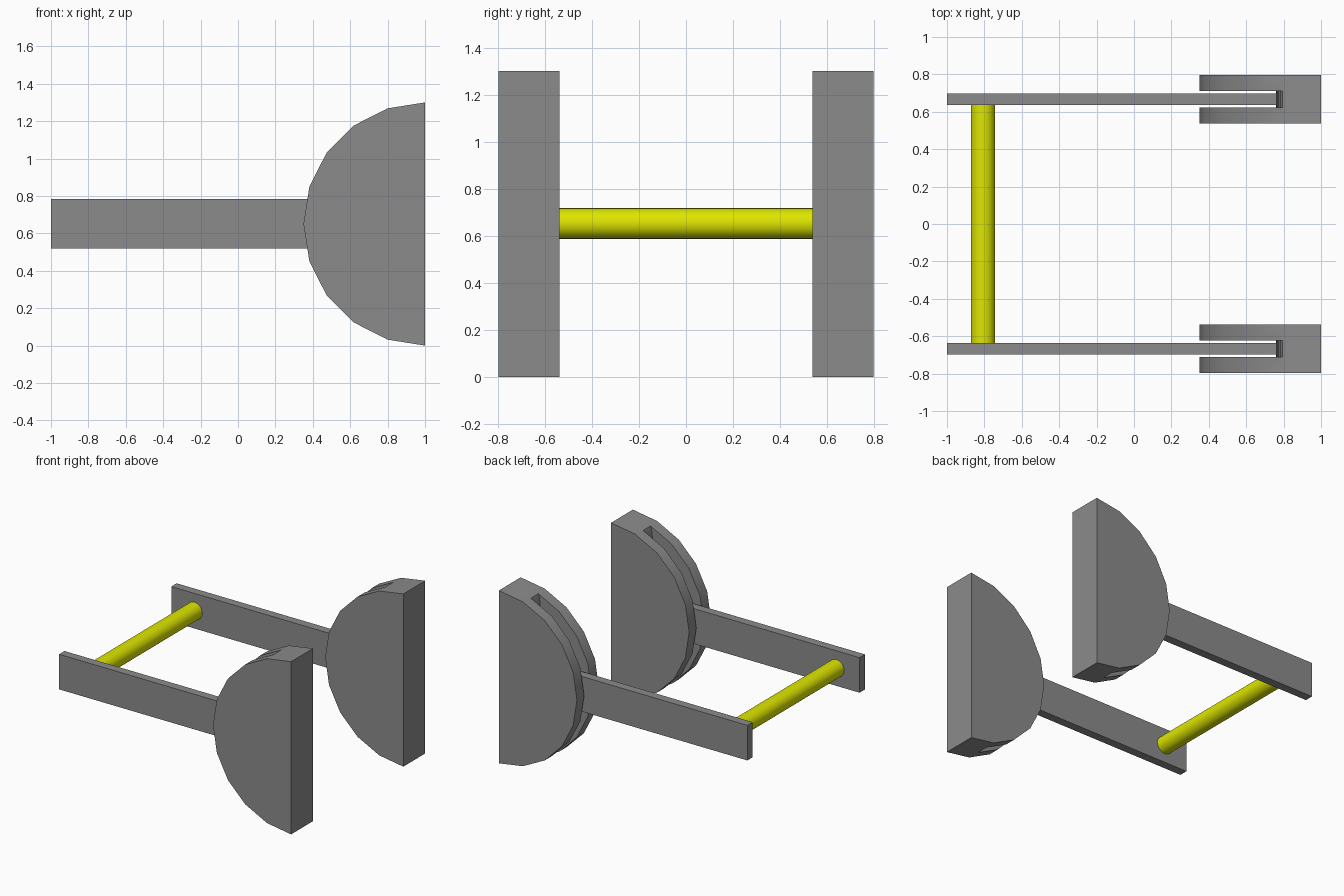
import bpy, bmesh, math

if "Cube" in bpy.data.objects:
    bpy.data.objects.remove(bpy.data.objects["Cube"])

R, CZ, CY = 0.65, 0.653, 0.667   # wheel radius, axis height, side offset


def material(name, color):
    mat = bpy.data.materials.new(name)
    mat.diffuse_color = color
    mat.use_nodes = True
    mat.node_tree.nodes["Principled BSDF"].inputs["Base Color"].default_value = mat.diffuse_color
    return mat


def prism(name, outline, half_width):
    """Extrude an x-z outline along y, centred on the +y side."""
    bm = bmesh.new()
    base = bm.faces.new([bm.verts.new((x, CY - half_width, z)) for x, z in outline])
    ext = bmesh.ops.extrude_face_region(bm, geom=[base])
    bmesh.ops.translate(bm, vec=(0, 2 * half_width, 0),
                        verts=[v for v in ext["geom"] if isinstance(v, bmesh.types.BMVert)])
    bmesh.ops.recalc_face_normals(bm, faces=bm.faces)
    mesh = bpy.data.meshes.new(name)
    bm.to_mesh(mesh)
    bm.free()
    mesh.materials.append(dark)
    obj = bpy.data.objects.new(name, mesh)
    bpy.context.collection.objects.link(obj)
    return obj


def activate(obj):
    bpy.ops.object.select_all(action='DESELECT')
    obj.select_set(True)
    bpy.context.view_layer.objects.active = obj


def mirror_y(obj):
    activate(obj)
    mod = obj.modifiers.new("mirror", 'MIRROR')
    mod.use_axis = (False, True, False)
    bpy.ops.object.modifier_apply(modifier=mod.name)


dark = material("dark_grey", (0.26, 0.26, 0.26, 1))
yellow = material("yellow", (0.73, 0.79, 0.0, 1))

# Half discs: one half of a 20-sided wheel
angles = [math.radians(90 + 18 * k) for k in range(11)]
discs = prism("half_discs", [(1 + R * math.cos(a), CZ + R * math.sin(a)) for a in angles], 0.13)

# Slot around the rim, with a slightly bowed floor
floor = [(0.795 + 0.036 * math.cos(a), CZ + 0.62 * math.sin(a)) for a in angles]
cutter = prism("slot_cutter", floor + [(0.795, -0.1), (0.2, -0.1), (0.2, 1.4), (0.795, 1.4)], 0.044)
cutter.hide_render = True
activate(discs)
cut = discs.modifiers.new("slot", 'BOOLEAN')
cut.operation = 'DIFFERENCE'
cut.solver = 'EXACT'
cut.object = cutter
bpy.ops.object.modifier_apply(modifier=cut.name)
bpy.data.objects.remove(cutter)
mirror_y(discs)
bpy.ops.object.shade_smooth_by_angle(angle=math.radians(25))

# Side arms running into the slots
arms = prism("side_arms", [(-1, 0.522), (0.79, 0.522), (0.79, 0.786), (-1, 0.786)], 0.032)
mirror_y(arms)

# Yellow cross rod
bpy.ops.mesh.primitive_cylinder_add(vertices=32, radius=0.065, depth=1.272,
                                    location=(-0.807, 0, 0.655), rotation=(math.pi / 2, 0, 0))
rod = bpy.context.object
rod.name = "cross_rod"
bpy.ops.object.shade_smooth_by_angle(angle=math.radians(30))
rod.data.materials.append(yellow)

# Rest the model on the ground
for obj in (discs, arms, rod):
    obj.location.z -= CZ - R
